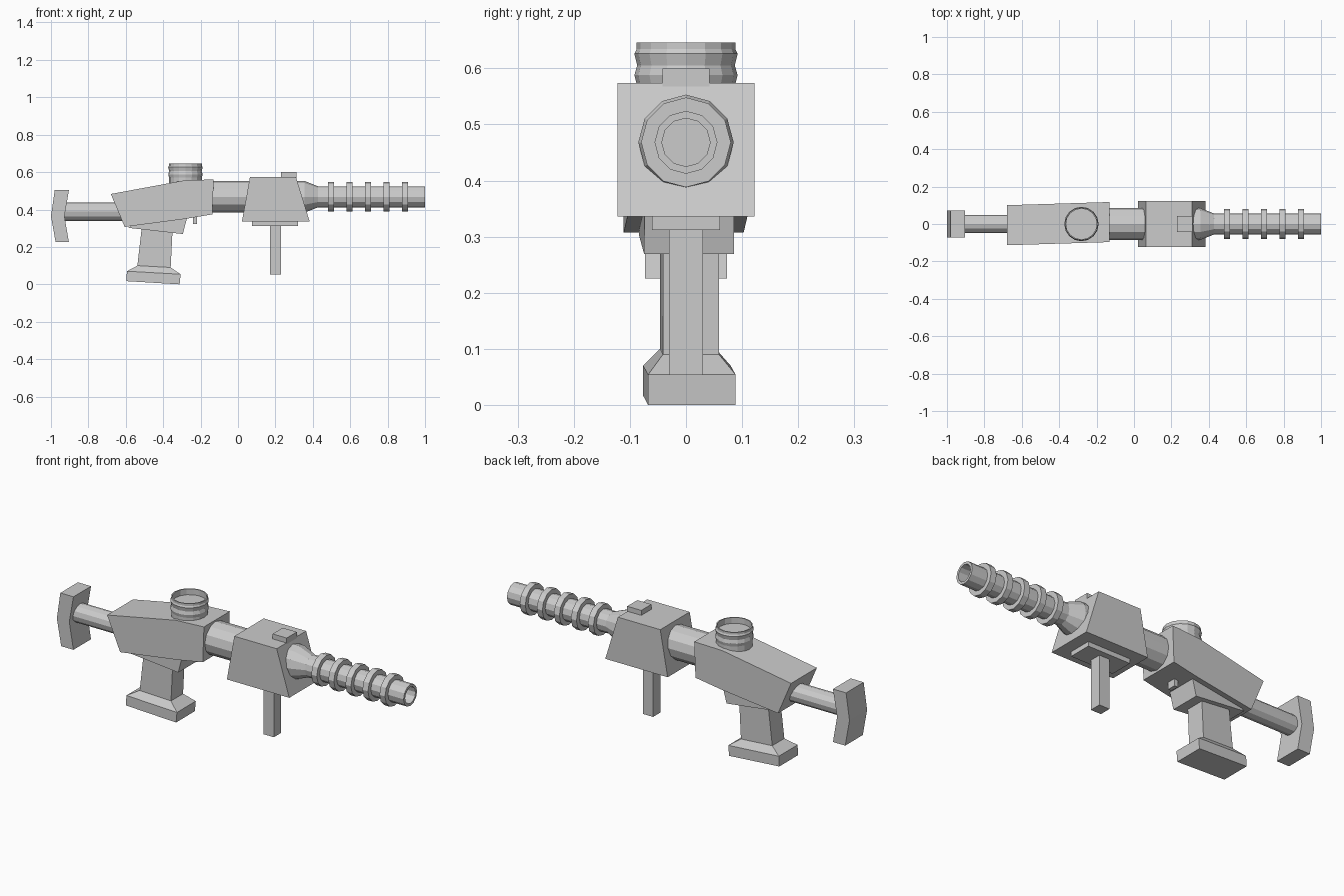
import bpy, bmesh
from math import cos, sin, pi

if "Cube" in bpy.data.objects:
    bpy.data.objects.remove(bpy.data.objects["Cube"])

SHEAR = 0.031  # rear assembly is turned very slightly about z


def finish(name, bm):
    bmesh.ops.recalc_face_normals(bm, faces=bm.faces[:])
    me = bpy.data.meshes.new(name)
    bm.to_mesh(me)
    bm.free()
    ob = bpy.data.objects.new(name, me)
    bpy.context.collection.objects.link(ob)
    return ob


def extrude(name, pts, hw, yaw=False):
    """Extrude an (x, z) profile to +-hw in y."""
    bm = bmesh.new()
    f = bm.faces.new([bm.verts.new((x, -hw, z)) for x, z in pts])
    r = bmesh.ops.extrude_face_region(bm, geom=[f])
    for v in r["geom"]:
        if isinstance(v, bmesh.types.BMVert):
            v.co.y += 2 * hw
    if yaw:
        for v in bm.verts:
            v.co.y += 0.006 + SHEAR * (v.co.x + 0.37) - 0.003
    return finish(name, bm)


def box(name, x0, x1, z0, z1, hw):
    return extrude(name, [(x0, z0), (x1, z0), (x1, z1), (x0, z1)], hw)


def loft(name, rings):
    """Join rings of points, capping both ends."""
    bm = bmesh.new()
    vs = [[bm.verts.new(p) for p in ring] for ring in rings]
    n = len(vs[0])
    for a, b in zip(vs, vs[1:]):
        for i in range(n):
            j = (i + 1) % n
            bm.faces.new((a[i], a[j], b[j], b[i]))
    bm.faces.new(vs[0][::-1])
    bm.faces.new(vs[-1])
    return finish(name, bm)


def lathe_x(name, prof, z, n=12):
    return loft(name, [[(x, r * sin(2 * pi * i / n), z + r * cos(2 * pi * i / n))
                        for i in range(n)] for x, r in prof])


def lathe_z(name, prof, x, n=16):
    return loft(name, [[(x + r * cos(2 * pi * i / n), r * sin(2 * pi * i / n), z)
                        for i in range(n)] for z, r in prof])


# Shoulder stock and its rod
extrude("stock_pad", [(-0.98, 0.503), (-0.904, 0.503), (-0.928, 0.364),
                      (-0.904, 0.225), (-0.975, 0.225), (-1.0, 0.364)], 0.073)
lathe_x("stock_rod", [(-0.94, 0.049), (-0.6, 0.049)], 0.388)

# Bent receiver body, trigger housing and trigger
extrude("receiver", [(-0.68, 0.483), (-0.29, 0.555), (-0.13, 0.561),
                     (-0.137, 0.374), (-0.28, 0.35), (-0.606, 0.307)], 0.107, True)
extrude("trigger_housing", [(-0.585, 0.302), (-0.295, 0.269),
                            (-0.27, 0.365), (-0.5, 0.365)], 0.08, True)
box("trigger", -0.24, -0.22, 0.323, 0.39, 0.022)

# Grip with flared foot, each section: x0, x1, z0, z1, half width
sections = [(-0.515, -0.35, 0.30, 0.29, 0.05), (-0.538, -0.36, 0.1, 0.09, 0.05),
            (-0.594, -0.307, 0.07, 0.054, 0.078), (-0.597, -0.312, 0.02, 0.003, 0.078)]
rings = []
for x0, x1, z0, z1, h in sections:
    rings.append([(x, 0.006 + s * h + SHEAR * (x + 0.45), z)
                  for x, z, s in ((x0, z0, -1), (x1, z1, -1), (x1, z1, 1), (x0, z0, 1))])
rings[-1] = [(x, y, max(z - 0.003, 0)) for x, y, z in rings[-1]]
loft("grip", rings)

# Ribbed open sight turret
lathe_z("sight_turret", [(0.5, 0.088), (0.572, 0.088), (0.588, 0.092), (0.605, 0.087),
                         (0.626, 0.092), (0.634, 0.088), (0.646, 0.088),
                         (0.646, 0.082), (0.615, 0.082)], -0.281)

# Barrel with cone step and hollow muzzle
lathe_x("barrel", [(-0.2, 0.085), (0.355, 0.085), (0.428, 0.056), (1.0, 0.056),
                   (1.0, 0.043), (0.75, 0.043)], 0.468)
for k in range(5):
    x = 0.497 + 0.099 * k
    lathe_x("barrel_ring_%d" % (k + 1), [(x - 0.016, 0.08), (x + 0.016, 0.08)], 0.468)

# Front housing, sight block, under plate and front handle
extrude("front_housing", [(0.021, 0.336), (0.383, 0.336), (0.31, 0.574), (0.064, 0.574)], 0.122)
box("front_sight", 0.23, 0.312, 0.56, 0.6, 0.042)
box("under_plate", 0.075, 0.32, 0.312, 0.345, 0.061)
box("front_handle", 0.17, 0.229, 0.053, 0.33, 0.03)
